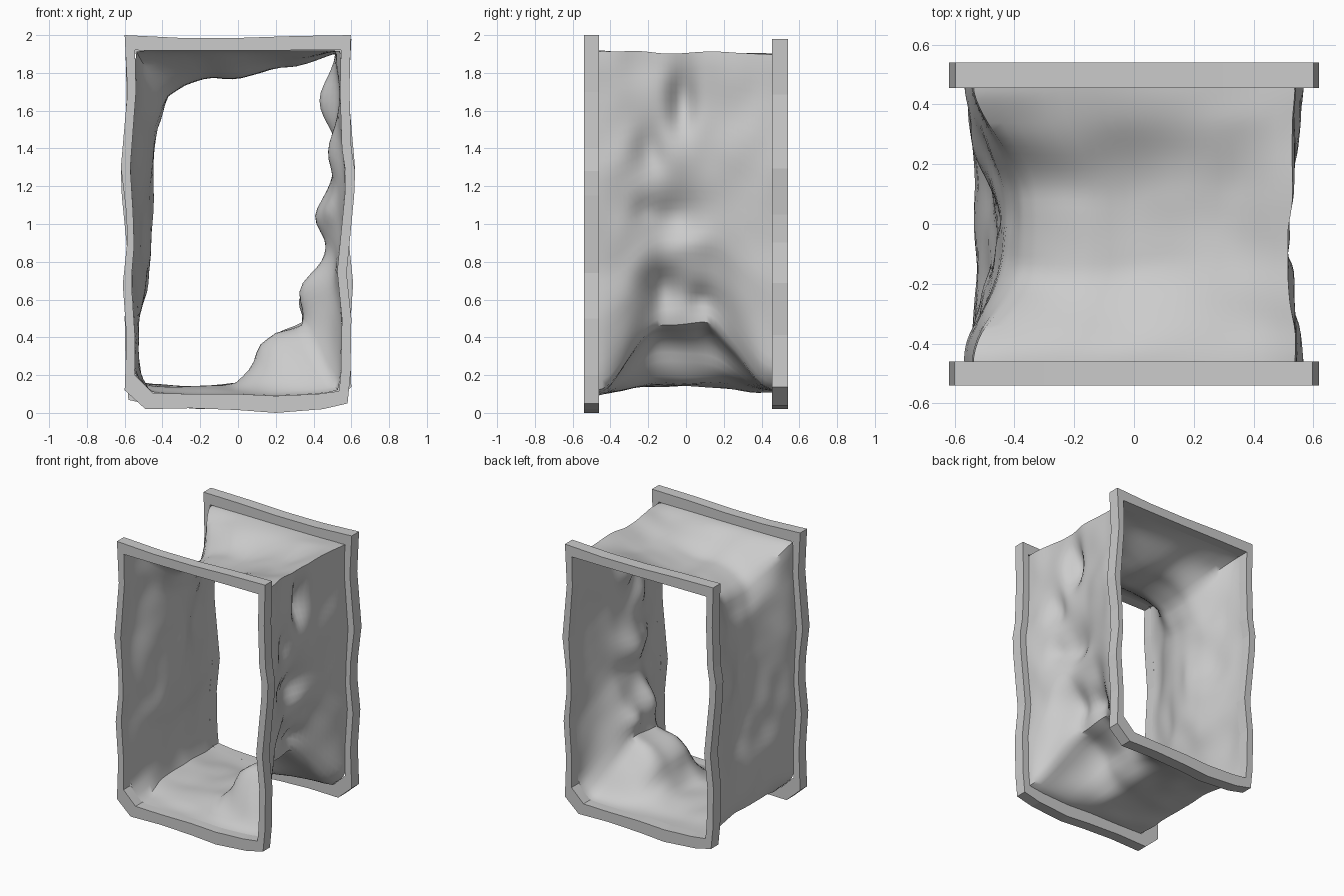
import bpy, math
from mathutils import Vector, noise

if "Cube" in bpy.data.objects:
    bpy.data.objects.remove(bpy.data.objects["Cube"])

# Wavy frame outline, clockwise from top left: outer x, outer z, inner x, inner z
FRAME = [(-.60, 2.0, -.545, 1.92), (-.3, 1.985, -.3, 1.918), (0, 1.985, 0, 1.918),
         (.3, 1.995, .3, 1.92), (.597, 2.0, .545, 1.92),
         (.59, 1.7, .54, 1.7), (.60, 1.4, .55, 1.4), (.62, 1.28, .57, 1.27),
         (.615, 1.15, .565, 1.15), (.575, .74, .525, .75), (.60, .5, .55, .5),
         (.595, .2, .545, .22), (.58, .05, .535, .115),
         (.45, .02, .42, .10), (.2, 0, .2, .09), (0, .015, 0, .10),
         (-.25, .025, -.25, .10), (-.49, .02, -.45, .105),
         (-.60, .12, -.547, .2), (-.59, .4, -.545, .4), (-.61, .68, -.565, .7),
         (-.587, .9, -.55, .88), (-.59, 1.05, -.555, 1.05), (-.62, 1.3, -.57, 1.3),
         (-.585, 1.7, -.54, 1.7)]

# Rock outline half way through the passage: top, right, bottom, left
MIDDLE = [
    [(-.37, 1.68), (-.28, 1.74), (-.15, 1.785), (0, 1.77), (.2, 1.83), (.35, 1.845), (.53, 1.91)],
    [(.53, 1.91), (.53, 1.7), (.525, 1.4), (.50, 1.1), (.49, .9), (.43, .75), (.37, .6), (.34, .47)],
    [(.34, .47), (.2, .43), (.12, .36), (.085, .25), (0, .16), (-.2, .14), (-.5, .15)],
    [(-.5, .15), (-.54, .3), (-.53, .5), (-.485, .65), (-.46, .9), (-.46, 1.2), (-.44, 1.5), (-.37, 1.68)],
]
COUNTS = (18, 34, 20, 34)

# Side wall boulders: side, y, z, y radius, z radius, x shift
BUMPS = [(1, -.02, 1.65, .07, .16, -.11), (1, -.20, 1.40, .08, .12, -.06),
         (1, -.05, 1.04, .14, .13, -.10), (1, -.11, .66, .08, .09, -.06),
         (1, .08, .60, .07, .08, -.05), (1, -.22, 1.08, .06, .07, -.03),
         (-1, .22, 1.2, .12, .3, -.04), (-1, -.2, .9, .1, .15, -.03),
         (-1, .02, 1.1, .06, .2, .02)]


def make_object(name, verts, faces):
    mesh = bpy.data.meshes.new(name)
    mesh.from_pydata(verts, [], faces)
    obj = bpy.data.objects.new(name, mesh)
    bpy.context.collection.objects.link(obj)
    bpy.context.view_layer.objects.active = obj
    bpy.ops.object.select_all(action='DESELECT')
    obj.select_set(True)
    bpy.ops.object.mode_set(mode='EDIT')
    bpy.ops.mesh.select_all(action='SELECT')
    bpy.ops.mesh.normals_make_consistent(inside=False)
    bpy.ops.object.mode_set(mode='OBJECT')
    return obj


def turn(p):
    # The back frame is the front one turned half way round
    return (-p[0], p[1] * .98 + .02)


def make_frame(name, y_out, y_in, place):
    verts, faces, n = [], [], len(FRAME)
    for ox, oz, ix, iz in FRAME:
        (a, b), (c, d) = place((ox, oz)), place((ix, iz))
        verts += [(a, y_out, b), (a, y_in, b), (c, y_in, d), (c, y_out, d)]
    for i in range(n):
        j = (i + 1) % n
        for k in range(4):
            m = (k + 1) % 4
            faces.append((4 * i + k, 4 * i + m, 4 * j + m, 4 * j + k))
    return make_object(name, verts, faces)


def resample(points, count):
    # Evenly spaced points along a polyline, leaving out its last point
    pts = [Vector(p) for p in points]
    lengths = [(b - a).length for a, b in zip(pts, pts[1:])]
    total, out = sum(lengths), []
    for i in range(count):
        d, k = total * i / count, 0
        while k < len(lengths) - 1 and d > lengths[k]:
            d -= lengths[k]
            k += 1
        out.append(pts[k].lerp(pts[k + 1], d / lengths[k]))
    return out


def loop(sides):
    return [p for side, n in zip(sides, COUNTS) for p in resample(side, n)]


# End outlines of the passage follow the inner edges of the frames
inner = [(p[2], p[3]) for p in FRAME]
front_sides = [inner[0:5], inner[4:13], inner[12:18], inner[17:] + inner[:1]]
back_sides = [[turn(p) for p in reversed(front_sides[k])] for k in (0, 3, 2, 1)]
front, middle, back = loop(front_sides), loop(MIDDLE), loop(back_sides)

# Rocky passage lofted between the outlines
ROWS, HALF = 36, .47
n = len(front)
verts, faces = [], []
for r in range(ROWS + 1):
    s = r / ROWS
    y = -HALF + 2 * HALF * s
    for i in range(n):
        edge = front[i].lerp(back[i], s)
        shift = .07 * noise.noise(Vector((middle[i].x * 2.5, 4, middle[i].y * 2.5)))
        t = min(1, max(0, 1 - abs(y) / HALF) * (1.3 + (shift * 4 if y > 0 else -shift * 4)))
        w = t * t * (3 - 2 * t)
        p = edge.lerp(middle[i], w)
        x, z = p
        fade = min(1, 4 * (1 - abs(y) / HALF))
        for side, by, bz, ry, rz, dx in BUMPS:
            if side * p.x > .3:
                x += fade * dx * math.exp(-((y - by) / ry) ** 2 - ((z - bz) / rz) ** 2)
        rough = noise.noise_vector(Vector((p.x, y, p.y)) * 5) * .018 * fade
        verts.append((x + rough.x, y + rough.y * .5, z + rough.z))
for r in range(ROWS):
    for i in range(n):
        j = (i + 1) % n
        faces.append((r * n + i, r * n + j, (r + 1) * n + j, (r + 1) * n + i))
rock = make_object("rock_passage", verts, faces)
smooth = rock.modifiers.new("soften", 'SMOOTH')
smooth.factor, smooth.iterations = .4, 2
bpy.ops.object.modifier_apply(modifier=smooth.name)
bpy.ops.object.shade_smooth_by_angle(angle=math.radians(50))

# Frames at both ends
make_frame("front_frame", -.54, -.46, lambda p: p)
make_frame("back_frame", .54, .455, turn)
